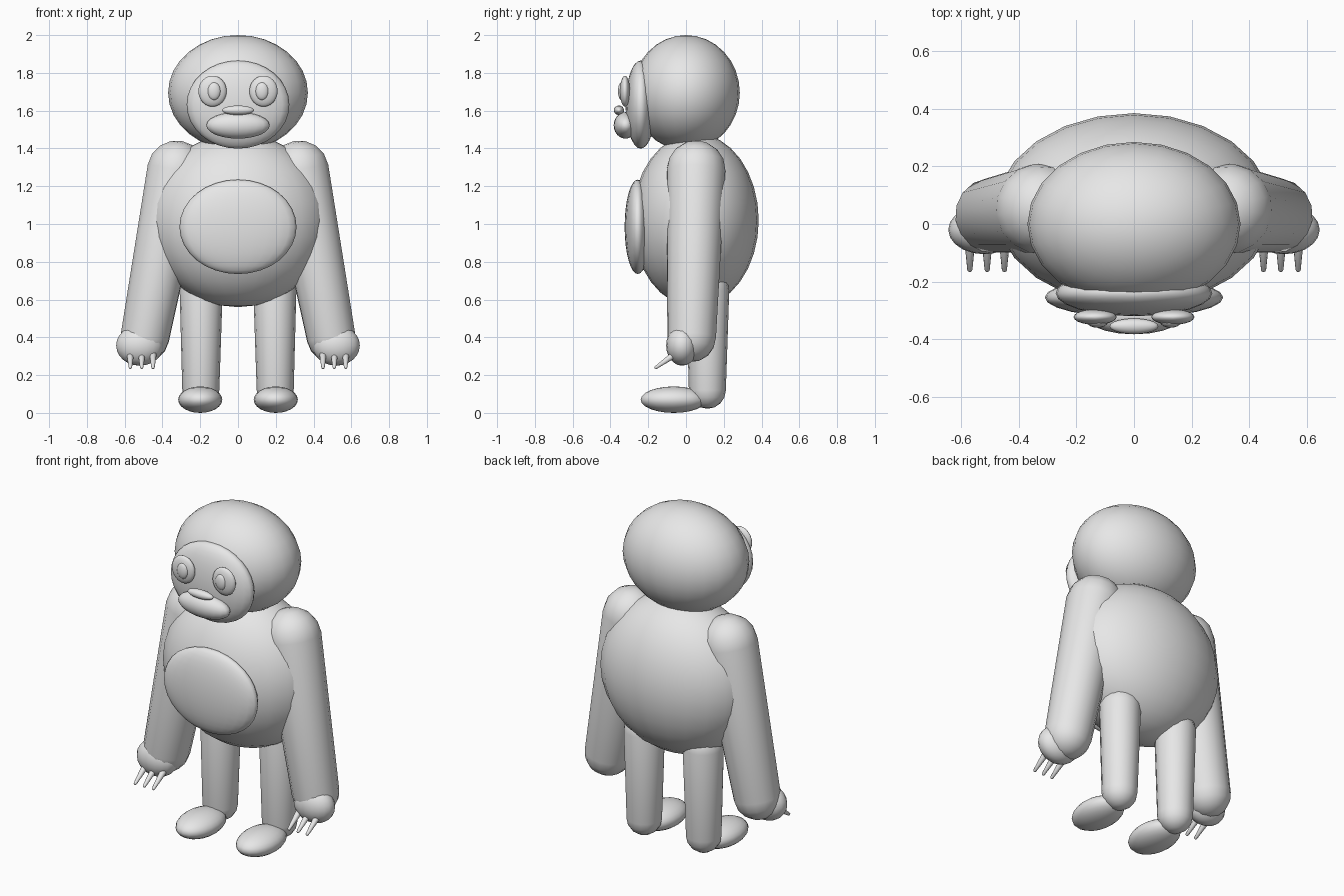
import bpy, bmesh, math
from mathutils import Vector, Matrix

cube = bpy.data.objects.get("Cube")
if cube:
    bpy.data.objects.remove(cube, do_unlink=True)

GREY = (0.8, 0.8, 0.8, 1)
fur = bpy.data.materials.new("plain grey")
fur.use_nodes = True
fur.diffuse_color = GREY
fur.node_tree.nodes["Principled BSDF"].inputs["Base Color"].default_value = GREY


def finish(bm, name):
    """Turn a bmesh into a smooth, coloured object."""
    bmesh.ops.recalc_face_normals(bm, faces=bm.faces[:])
    for f in bm.faces:
        f.smooth = True
    mesh = bpy.data.meshes.new(name)
    bm.to_mesh(mesh)
    bm.free()
    mesh.materials.append(fur)
    ob = bpy.data.objects.new(name, mesh)
    bpy.context.collection.objects.link(ob)
    return ob


def ellipsoid(name, centre, radii, segments=20, rings=12):
    bm = bmesh.new()
    bmesh.ops.create_uvsphere(bm, u_segments=segments, v_segments=rings, radius=1)
    m = Matrix.Translation(centre) @ Matrix.Diagonal((*radii, 1))
    bmesh.ops.transform(bm, matrix=m, verts=bm.verts[:])
    return finish(bm, name)


def capsule(name, start, end, r_start, r_end, sides=16, steps=4):
    """Tapered rod with a rounded cap at each end."""
    a, b = Vector(start), Vector(end)
    axis = b - a
    turn = axis.to_track_quat('Z', 'Y').to_matrix().to_4x4()
    length = axis.length
    quarter = [math.pi / 2 * i / steps for i in range(steps + 1)]
    profile = [(r_start * math.sin(t), -r_start * math.cos(t)) for t in quarter]
    profile += [(r_end * math.cos(t), length + r_end * math.sin(t)) for t in quarter]
    bm = bmesh.new()
    verts = [bm.verts.new((r, 0, z)) for r, z in profile]
    edges = [bm.edges.new(pair) for pair in zip(verts, verts[1:])]
    bmesh.ops.spin(bm, geom=verts + edges, cent=(0, 0, 0), axis=(0, 0, 1),
                   angle=2 * math.pi, steps=sides)
    bmesh.ops.remove_doubles(bm, verts=bm.verts[:], dist=0.0005)
    bmesh.ops.transform(bm, matrix=Matrix.Translation(a) @ turn, verts=bm.verts[:])
    return finish(bm, name)


# Trunk and head
ellipsoid("body", (0, 0.05, 1.02), (0.48, 0.335, 0.46), 24, 16)
ellipsoid("belly_patch", (0, -0.255, 0.985), (0.31, 0.07, 0.25), 24, 16)
ellipsoid("head", (0, 0, 1.695), (0.37, 0.285, 0.305), 24, 16)

# Face
ellipsoid("face_patch", (0, -0.24, 1.632), (0.272, 0.08, 0.233), 24, 16)
ellipsoid("muzzle", (0, -0.32, 1.522), (0.168, 0.063, 0.07))
ellipsoid("nose", (0, -0.355, 1.602), (0.085, 0.027, 0.025))

# Paired parts
for side, s in (("left", 1), ("right", -1)):
    ellipsoid(side + "_eye_patch", (s * 0.135, -0.323, 1.703), (0.075, 0.027, 0.082))
    ellipsoid(side + "_eye", (s * 0.127, -0.342, 1.703), (0.035, 0.018, 0.047), 16, 10)

    capsule(side + "_arm", (s * 0.325, 0.053, 1.285), (s * 0.493, 0.03, 0.4), 0.157, 0.13)
    ellipsoid(side + "_hand", (s * 0.52, -0.02, 0.357), (0.125, 0.085, 0.107))
    for i in range(3):
        x = s * (0.45 + 0.06 * i)
        capsule(f"{side}_claw_{i + 1}", (x, -0.06, 0.31), (x, -0.158, 0.241),
                0.019, 0.009, 10, 3)

    capsule(side + "_leg", (s * 0.195, 0.115, 0.65), (s * 0.197, 0.113, 0.12), 0.114, 0.098)
    ellipsoid(side + "_foot", (s * 0.2, -0.065, 0.07), (0.117, 0.175, 0.07))
